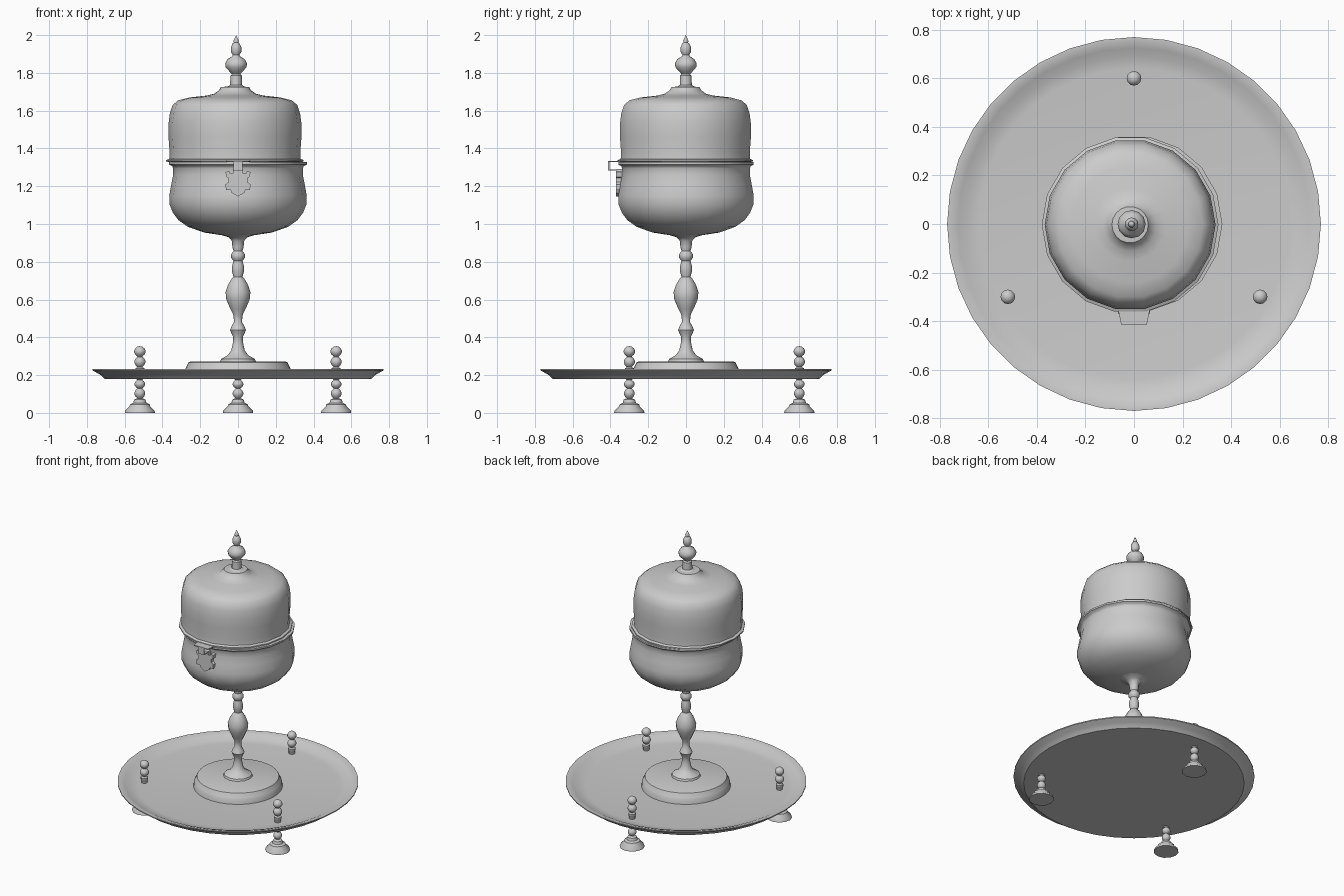
import bpy, bmesh
from math import sin, cos, pi, radians


def finish(name, bm, angle=40):
    bmesh.ops.recalc_face_normals(bm, faces=bm.faces)
    me = bpy.data.meshes.new(name)
    bm.to_mesh(me)
    bm.free()
    ob = bpy.data.objects.new(name, me)
    bpy.context.collection.objects.link(ob)
    bpy.ops.object.select_all(action='DESELECT')
    ob.select_set(True)
    bpy.context.view_layer.objects.active = ob
    bpy.ops.object.shade_smooth_by_angle(angle=radians(angle))
    return ob


def lathe(name, profile, sides, at=(0, 0), angle=40):
    """Revolve (radius, z) points round a vertical axis."""
    bm = bmesh.new()
    rings = []
    for r, z in profile:
        if r == 0:
            rings.append([bm.verts.new((at[0], at[1], z))] * sides)
        else:
            rings.append([bm.verts.new((at[0] + r * cos(2 * pi * i / sides),
                                        at[1] + r * sin(2 * pi * i / sides), z))
                          for i in range(sides)])
    for a, b in zip(rings, rings[1:]):
        for i in range(sides):
            j = (i + 1) % sides
            bm.faces.new(list(dict.fromkeys((a[i], a[j], b[j], b[i]))))
    return finish(name, bm, angle)


def plate(name, outline, depth):
    """Extrude a closed 3D outline along the depth vector."""
    bm = bmesh.new()
    face = bm.faces.new([bm.verts.new(p) for p in outline])
    new = bmesh.ops.extrude_face_region(bm, geom=[face], use_keep_orig=True)["geom"]
    bmesh.ops.translate(bm, vec=depth,
                        verts=[v for v in new if isinstance(v, bmesh.types.BMVert)])
    return finish(name, bm, 30)


def bead(r, z, h, neck):
    """Profile points of one turned bead."""
    return [(neck, z - h), (r * .8, z - h * .65), (r, z - h * .2),
            (r, z + h * .2), (r * .8, z + h * .65), (neck, z + h)]


# Dished tray
lathe("tray", [(0, .18), (.705, .18), (.72, .195), (.735, .205), (.77, .225),
               (.77, .232), (.755, .232), (.725, .222), (.69, .205), (.64, .199),
               (0, .199)], 36)

# Three turned feet passing through the tray
foot = ([(0, 0), (.08, 0), (.078, .012), (.055, .035), (.052, .045), (.035, .053),
         (.03, .07), (.018, .076)]
        + bead(.028, .103, .026, .013) + bead(.028, .152, .022, .013)
        + [(.02, .18), (.02, .215), (.024, .22), (.024, .236), (.013, .242)]
        + bead(.029, .27, .027, .013) + bead(.03, .325, .026, .013) + [(0, .353)])
for k in range(3):
    a = pi / 2 + k * 2 * pi / 3
    lathe(f"tray_foot_{k + 1}", foot, 12, (.6 * cos(a), .6 * sin(a)))

# Round base and turned stem
lathe("stem_base", [(.285, .198), (.28, .232), (.275, .24), (.262, .268),
                    (.25, .272), (0, .272)], 36)
lathe("stem", [(.095, .271), (.09, .285), (.055, .305), (.036, .33), (.027, .37),
               (.025, .4), (.034, .42), (.042, .438), (.034, .458), (.022, .48),
               (.023, .515), (.04, .55), (.062, .6), (.066, .64), (.052, .68),
               (.034, .71), (.024, .72), (.032, .75), (.032, .775), (.024, .805),
               (.036, .82), (.036, .84), (.024, .857), (.03, .88), (.032, .91),
               (.05, .93), (.1, .945), (.17, .957)], 12)

# Bowl with rolled rim
lathe("bowl", [(.09, .941), (.18, .955), (.265, .985), (.315, 1.02), (.345, 1.06),
               (.363, 1.105), (.364, 1.15), (.353, 1.21), (.343, 1.26), (.343, 1.295),
               (.348, 1.306), (.364, 1.315), (.364, 1.327), (.33, 1.329)], 18)

# Lid, slightly off centre, with finial
c = (-.016, -.003)
lathe("lid", [(.33, 1.328), (.364, 1.33), (.364, 1.338), (.348, 1.345), (.346, 1.38),
              (.352, 1.46), (.352, 1.53), (.345, 1.585), (.33, 1.63), (.3, 1.655),
              (.24, 1.67), (.15, 1.68), (.11, 1.69), (.085, 1.708), (.075, 1.725),
              (.05, 1.727), (0, 1.727)], 18, c)
lathe("lid_finial", [(.05, 1.725), (.032, 1.735), (.03, 1.785), (.022, 1.793),
                     (.036, 1.808), (.055, 1.83), (.058, 1.85), (.045, 1.873),
                     (.022, 1.887), (.018, 1.895), (.028, 1.912), (.028, 1.935),
                     (.018, 1.957), (.012, 1.96), (.014, 1.97), (0, 2)],
      12, (-.01, -.001))

# Latch: top flap, drop strap, return tab and shaped plate
plate("latch_flap", [(-.067, -.345, 1.328), (.067, -.345, 1.328),
                     (.053, -.413, 1.328), (-.053, -.413, 1.328)], (0, 0, .006))
plate("latch_strap", [(-.023, -.413, 1.283), (.023, -.413, 1.283),
                      (.023, -.413, 1.33), (-.023, -.413, 1.33)], (0, .007, 0))
plate("latch_tab", [(-.023, -.413, 1.283), (.023, -.413, 1.283),
                    (.023, -.345, 1.283), (-.023, -.345, 1.283)], (0, 0, .006))
half = [(.025, 1.29), (.027, 1.268), (.042, 1.268), (.045, 1.279), (.066, 1.276),
        (.062, 1.25), (.05, 1.243), (.05, 1.222), (.066, 1.21), (.064, 1.18),
        (.04, 1.182), (.033, 1.165)]
outline = half + [(0, 1.145)] + [(-x, z) for x, z in reversed(half)]
plate("latch_plate", [(x, -.37, z) for x, z in outline], (0, .03, 0))
